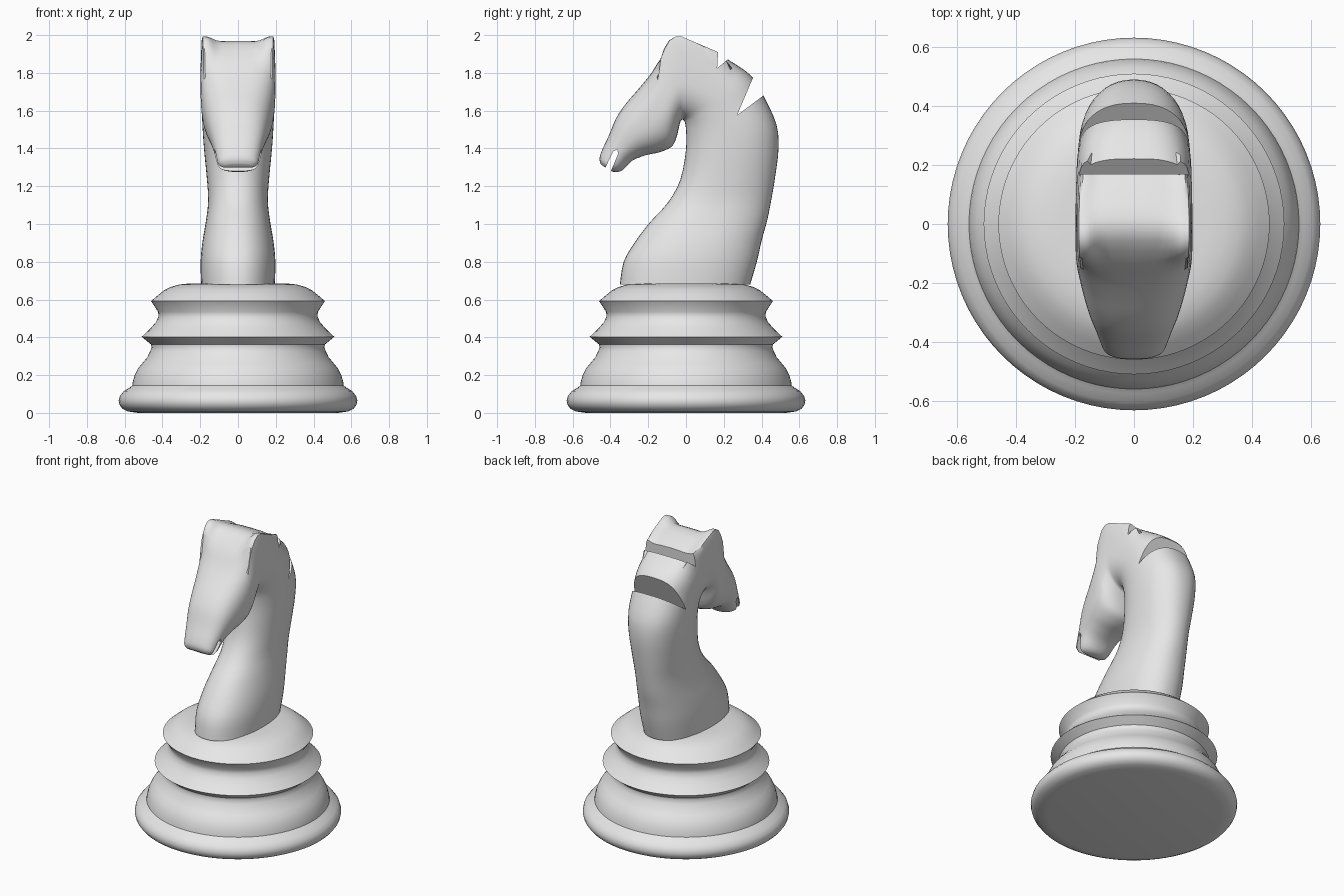
import bpy, bmesh, math

if "Cube" in bpy.data.objects:
    bpy.data.objects.remove(bpy.data.objects["Cube"])

ivory = bpy.data.materials.new("plain_grey")
ivory.diffuse_color = (0.8, 0.8, 0.8, 1)
ivory.use_nodes = True
ivory.node_tree.nodes["Principled BSDF"].inputs["Base Color"].default_value = ivory.diffuse_color


def make_object(name, bm, angle=35):
    bmesh.ops.recalc_face_normals(bm, faces=bm.faces)
    me = bpy.data.meshes.new(name)
    bm.to_mesh(me)
    bm.free()
    ob = bpy.data.objects.new(name, me)
    bpy.context.collection.objects.link(ob)
    me.materials.append(ivory)
    return ob


def select(ob):
    bpy.ops.object.select_all(action='DESELECT')
    ob.select_set(True)
    bpy.context.view_layer.objects.active = ob


def smooth(ob, deg):
    select(ob)
    bpy.ops.object.shade_smooth_by_angle(angle=math.radians(deg))


def loft(rings):
    bm = bmesh.new()
    vs = [[bm.verts.new(p) for p in r] for r in rings]
    n = len(vs[0])
    for a, b in zip(vs, vs[1:]):
        for i in range(n):
            j = (i + 1) % n
            bm.faces.new((a[i], a[j], b[j], b[i]))
    bm.faces.new(vs[0])
    bm.faces.new(vs[-1])
    return bm


def step(a, b, x):
    t = max(0, min(1, (x - a) / (b - a)))
    return t * t * (3 - 2 * t)


# Turned base: radius, height
profile = [(.53, 0), (.585, .008), (.612, .022), (.627, .042), (.632, .065), (.625, .09),
           (.605, .115), (.575, .133), (.56, .145), (.557, .165), (.547, .2), (.53, .235),
           (.505, .265), (.48, .295), (.466, .325), (.457, .345), (.46, .362),
           (.51, .403), (.465, .445), (.435, .48), (.421, .51), (.423, .535),
           (.46, .592), (.425, .622), (.39, .65), (.355, .667), (.31, .68), (.25, .686)]
SEG = 80
base = make_object("turned_base", loft(
    [[(r * math.cos(2 * math.pi * i / SEG), r * math.sin(2 * math.pi * i / SEG), z)
      for i in range(SEG)] for r, z in profile]))
smooth(base, 40)

# Horse cross-sections: inner y, z, outer y, z, half width, outer squareness
sections = [
    (-.35, .68, .34, .68, .195, 2.2),
    (-.33, .80, .375, .80, .198, 2.2),
    (-.27, .905, .40, .91, .188, 2.2),
    (-.19, 1.01, .43, 1.02, .17, 2.2),
    (-.095, 1.115, .452, 1.13, .158, 2.2),
    (-.03, 1.235, .472, 1.25, .165, 2.2),
    (0, 1.395, .49, 1.40, .18, 2.2),
    (0, 1.50, .478, 1.53, .188, 2.3),
    (-.007, 1.54, .41, 1.68, .192, 2.4),
    (-.013, 1.55, .345, 1.785, .195, 2.7),
    (-.018, 1.553, .22, 1.872, .197, 3.3),
    (-.024, 1.55, .10, 1.94, .198, 4.2),
    (-.03, 1.54, -.02, 1.968, .198, 5),
    (-.04, 1.50, -.125, 1.885, .198, 4),
    (-.05, 1.46, -.19, 1.79, .195, 3.2),
    (-.075, 1.41, -.26, 1.705, .185, 2.8),
    (-.14, 1.38, -.32, 1.635, .17, 2.6),
    (-.21, 1.365, -.37, 1.56, .152, 2.5),
    (-.285, 1.335, -.41, 1.465, .13, 2.5),
    (-.335, 1.285, -.445, 1.39, .114, 2.5),
    (-.375, 1.275, -.458, 1.345, .102, 2.5),
    (-.405, 1.283, -.45, 1.315, .075, 2.5)]


def spline(pts, sub):
    out = []
    for i in range(len(pts) - 1):
        p = [pts[max(0, min(len(pts) - 1, i + k))] for k in (-1, 0, 1, 2)]
        for s in range(sub):
            t = s / sub
            out.append([.5 * (2 * b + (c - a) * t + (2 * a - 5 * b + 4 * c - d) * t * t
                              + (3 * b - a - 3 * c + d) * t ** 3) for a, b, c, d in zip(*p)])
    return out + [list(pts[-1])]


def ear_line(y):
    if y > -.04:
        return 2.0 - .43 * (y + .04)
    if y > -.095:
        return 2.0 - .55 * (-.04 - y)
    return 1.97 - 2.0 * (-.095 - y)


def ring(fy, fz, by, bz, w, sq, n=48):
    pts = []
    for i in range(n):
        a = 2 * math.pi * i / n
        c, s = math.cos(a), math.sin(a)
        e = 2 / (sq if s > 0 else 2.2)
        x = w * math.copysign(abs(c) ** e, c)
        h = math.copysign(abs(s) ** e, s)
        y = (fy + by) / 2 + h * (by - fy) / 2
        z = (fz + bz) / 2 + h * (bz - fz) / 2
        # Raise the outer corners of the crown into ears
        if -.135 < y < .2 and z > 1.7:
            k = step(.09, .165, abs(x)) * step(.5, .75, h)
            z += max(0, ear_line(y) - z) * k
        pts.append((x, y, z))
    return pts


horse = make_object("horse_head_and_neck", loft([ring(*s) for s in spline(sections, 3)]))

# Cutters for the two mane notches and the mouth slot (y, z outlines)
cuts = [[(.27, 1.575), (.55, 1.785), (.44, 1.975)],
        [(.165, 1.825), (.275, 1.915), (.175, 2.02)],
        [(-.385, 1.385), (-.365, 1.395), (-.358, 1.375), (-.41, 1.25), (-.45, 1.25)]]
for outline in cuts:
    cutter = make_object("cutter", loft([[(x, y, z) for y, z in outline] for x in (-.4, .4)]))
    cutter.hide_render = True
    mod = horse.modifiers.new("cut", 'BOOLEAN')
    mod.operation = 'DIFFERENCE'
    mod.solver = 'EXACT'
    mod.object = cutter
    select(horse)
    bpy.ops.object.modifier_apply(modifier=mod.name)
    bpy.data.objects.remove(cutter)
smooth(horse, 35)
